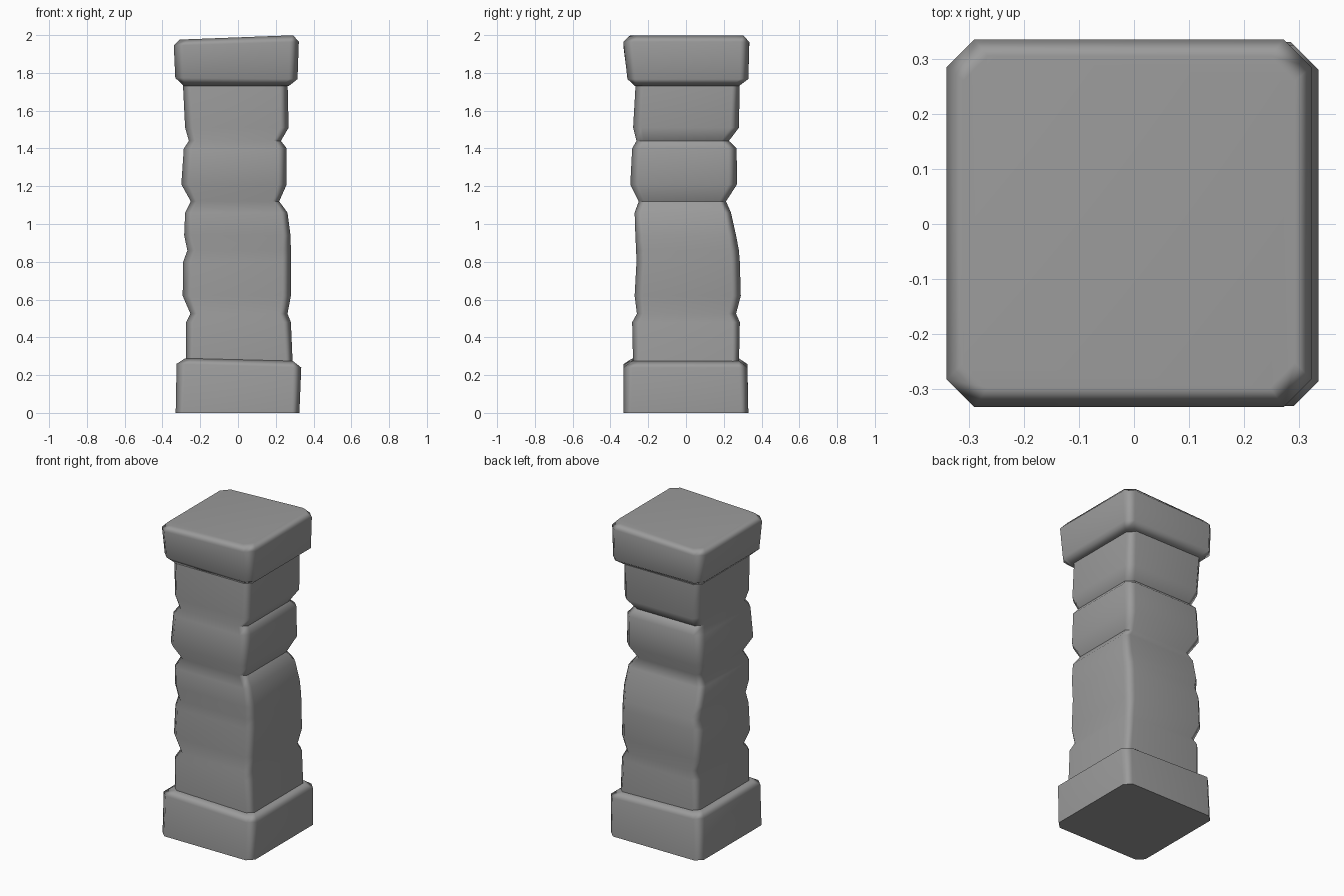
import bpy
import bmesh
import math

cube = bpy.data.objects.get("Cube")
if cube:
    bpy.data.objects.remove(cube, do_unlink=True)

stone = bpy.data.materials.new("grey_stone")
stone.use_nodes = True
GREY = (0.33, 0.33, 0.33, 1)
stone.diffuse_color = GREY
stone.node_tree.nodes["Principled BSDF"].inputs["Base Color"].default_value = GREY


def ring(bm, z, x0, x1, y0, y1, cut, tilt=0):
    """Square ring with cut corners; tilt raises the +x side."""
    pts = [(x0 + cut, y0), (x1 - cut, y0), (x1, y0 + cut), (x1, y1 - cut),
           (x1 - cut, y1), (x0 + cut, y1), (x0, y1 - cut), (x0, y0 + cut)]
    return [bm.verts.new((x, y, z + tilt * x)) for x, y in pts]


def loft(name, sections, angle):
    """Skin a stack of rings into a closed, smooth-shaded block."""
    bm = bmesh.new()
    rings = [ring(bm, *s) for s in sections]
    for low, high in zip(rings, rings[1:]):
        for i in range(8):
            j = (i + 1) % 8
            bm.faces.new((low[i], low[j], high[j], high[i]))
    bm.faces.new(rings[0][::-1])
    bm.faces.new(rings[-1])
    bmesh.ops.recalc_face_normals(bm, faces=bm.faces)
    mesh = bpy.data.meshes.new(name)
    bm.to_mesh(mesh)
    bm.free()
    mesh.materials.append(stone)
    obj = bpy.data.objects.new(name, mesh)
    bpy.context.collection.objects.link(obj)
    bpy.ops.object.select_all(action='DESELECT')
    obj.select_set(True)
    bpy.context.view_layer.objects.active = obj
    bpy.ops.object.shade_smooth_by_angle(angle=math.radians(angle))
    # Keep the broad faces flat and let the narrow bevels carry the shading
    weighted = obj.modifiers.new("weighted_normals", 'WEIGHTED_NORMAL')
    weighted.keep_sharp = True
    return obj


# Base block with a bevelled shoulder
loft("base", [
    (0, -.33, .325, -.33, .33, .04),
    (.25, -.325, .335, -.33, .325, .045, -.03),
    (.282, -.28, .29, -.285, .28, .04, -.025),
], 60)

# Worn shaft with chipped grooves
loft("shaft", [
    (.25, -.275, .29, -.28, .28, .035),
    (.48, -.275, .28, -.285, .285, .04),
    (.525, -.252, .262, -.26, .265, .04),
    (.62, -.293, .28, -.272, .29, .045),
    (.80, -.29, .28, -.262, .285, .045),
    (.86, -.268, .28, -.264, .28, .045),
    (.94, -.285, .278, -.268, .265, .04),
    (1.06, -.28, .262, -.272, .238, .035),
    (1.12, -.25, .218, -.25, .212, .035),
    (1.21, -.30, .258, -.295, .27, .045),
    (1.40, -.287, .258, -.285, .268, .045),
    (1.44, -.26, .227, -.262, .227, .04),
    (1.51, -.28, .268, -.28, .28, .045),
    (1.77, -.293, .262, -.265, .285, .04),
], 60)

# Cap block, bevelled above and below, with a slightly leaning top
loft("cap", [
    (1.73, -.285, .268, -.27, .28, .035),
    (1.77, -.332, .315, -.31, .33, .045, -.01),
    (1.955, -.34, .322, -.332, .335, .05, .03),
    (1.988, -.31, .292, -.297, .305, .045, .038),
], 75)
